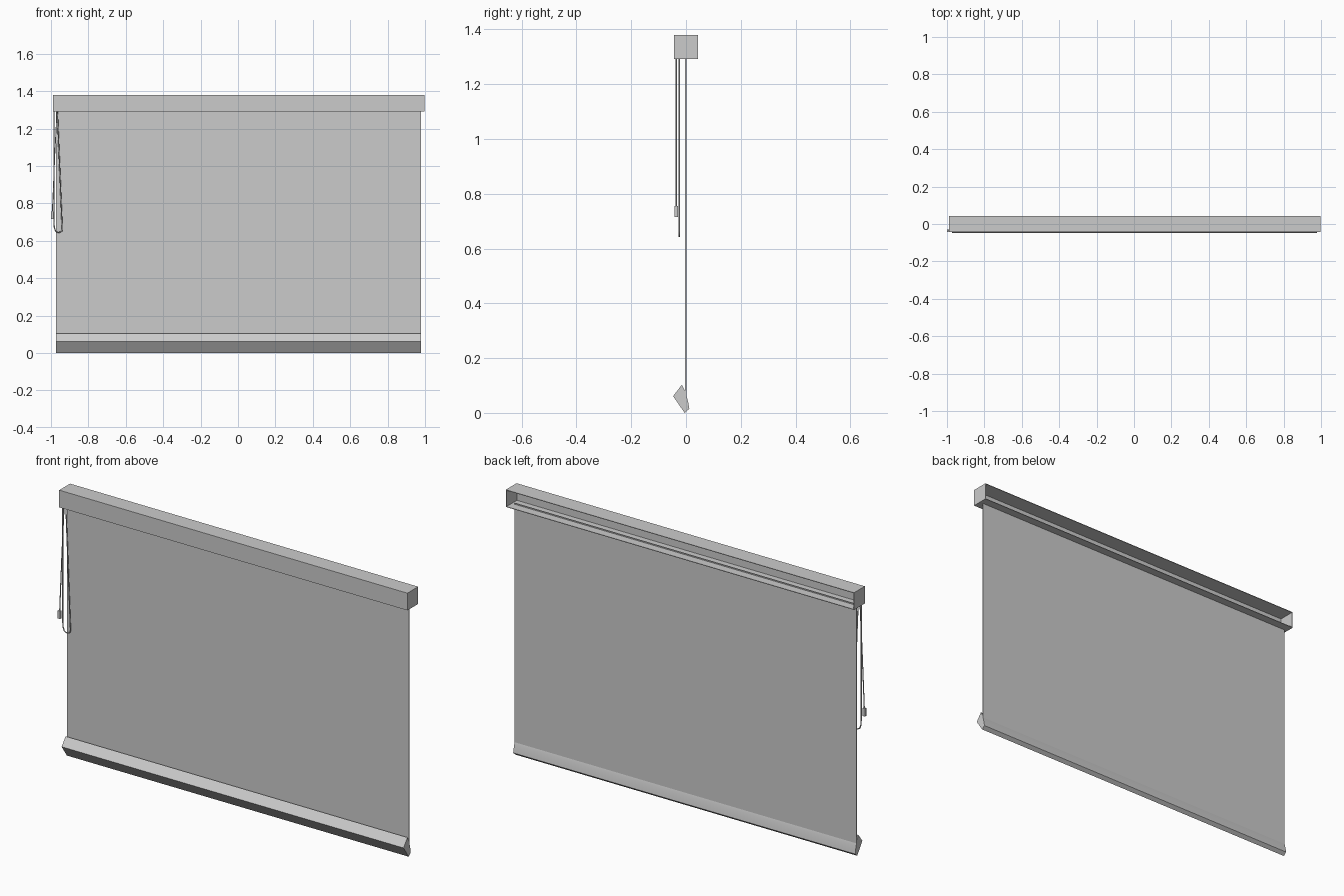
import bpy, bmesh
from mathutils import Vector

if "Cube" in bpy.data.objects:
    bpy.data.objects.remove(bpy.data.objects["Cube"])


def box(name, x0, x1, y0, y1, z0, z1):
    bpy.ops.mesh.primitive_cube_add(size=1, location=((x0+x1)/2, (y0+y1)/2, (z0+z1)/2))
    o = bpy.context.object
    o.name = name
    o.scale = (x1-x0, y1-y0, z1-z0)
    bpy.ops.object.transform_apply(location=False, rotation=False, scale=True)
    return o


def extrude_x(name, profile, x0, x1):
    """Sweep a closed (y, z) profile along x."""
    bm = bmesh.new()
    f = bm.faces.new([bm.verts.new((x0, y, z)) for y, z in profile])
    r = bmesh.ops.extrude_face_region(bm, geom=[f])
    moved = [v for v in r["geom"] if isinstance(v, bmesh.types.BMVert)]
    bmesh.ops.translate(bm, verts=moved, vec=Vector((x1-x0, 0, 0)))
    bmesh.ops.recalc_face_normals(bm, faces=bm.faces)
    me = bpy.data.meshes.new(name)
    bm.to_mesh(me)
    bm.free()
    o = bpy.data.objects.new(name, me)
    bpy.context.collection.objects.link(o)
    return o


def smooth(o, angle=0.5):
    bpy.ops.object.select_all(action='DESELECT')
    o.select_set(True)
    bpy.context.view_layer.objects.active = o
    bpy.ops.object.shade_smooth_by_angle(angle=angle)


def cord(name, points, radius):
    cu = bpy.data.curves.new(name, 'CURVE')
    cu.dimensions = '3D'
    cu.bevel_depth = radius
    cu.bevel_resolution = 1
    cu.use_fill_caps = True
    sp = cu.splines.new('POLY')
    sp.points.add(len(points) - 1)
    for p, co in zip(sp.points, points):
        p.co = (*co, 1)
    o = bpy.data.objects.new(name, cu)
    bpy.context.collection.objects.link(o)
    bpy.ops.object.select_all(action='DESELECT')
    o.select_set(True)
    bpy.context.view_layer.objects.active = o
    bpy.ops.object.convert(target='MESH')
    smooth(bpy.context.object, 1.0)


# Headbox: channel open at the back, with end caps
t = 0.003
Y, Z0, Z1 = 0.044, 1.291, 1.38
extrude_x("headbox_channel", [
    (Y, Z1), (-Y, Z1), (-Y, Z0), (Y, Z0),
    (Y, Z0+t), (-Y+t, Z0+t), (-Y+t, Z1-t), (Y, Z1-t)], -0.989, 0.997)
for side, x in (("left", -0.99), ("right", 0.994)):
    box("headbox_cap_" + side, x, x+0.004, -Y, Y, Z0, Z1)

# Fabric sheet
box("fabric", -0.974, 0.978, -0.003, 0.001, 0.04, 1.30)

# Weighted bottom bar with a gently rounded back
bar = extrude_x("bottom_bar", [
    (-0.047, 0.061), (-0.015, 0.103), (-0.002, 0.077), (0.004, 0.055),
    (0.009, 0.034), (0.012, 0.015), (-0.005, 0.0)], -0.974, 0.978)
smooth(bar)

# Operating cord loop
y = -0.024
cord("cord_loop", [(x, y, z) for x, z in (
    (-0.984, 1.295), (-0.984, 0.70), (-0.982, 0.67), (-0.976, 0.652),
    (-0.964, 0.644), (-0.950, 0.646), (-0.942, 0.652), (-0.940, 0.665),
    (-0.966, 1.295))], 0.003)

# Pull cord with its weight
y = -0.036
cord("pull_cord", [(-0.968, y, 1.295), (-0.980, y, 1.05), (-0.993, y, 0.75)], 0.0025)
box("cord_weight", -1.0, -0.986, y-0.006, y+0.006, 0.715, 0.755)
